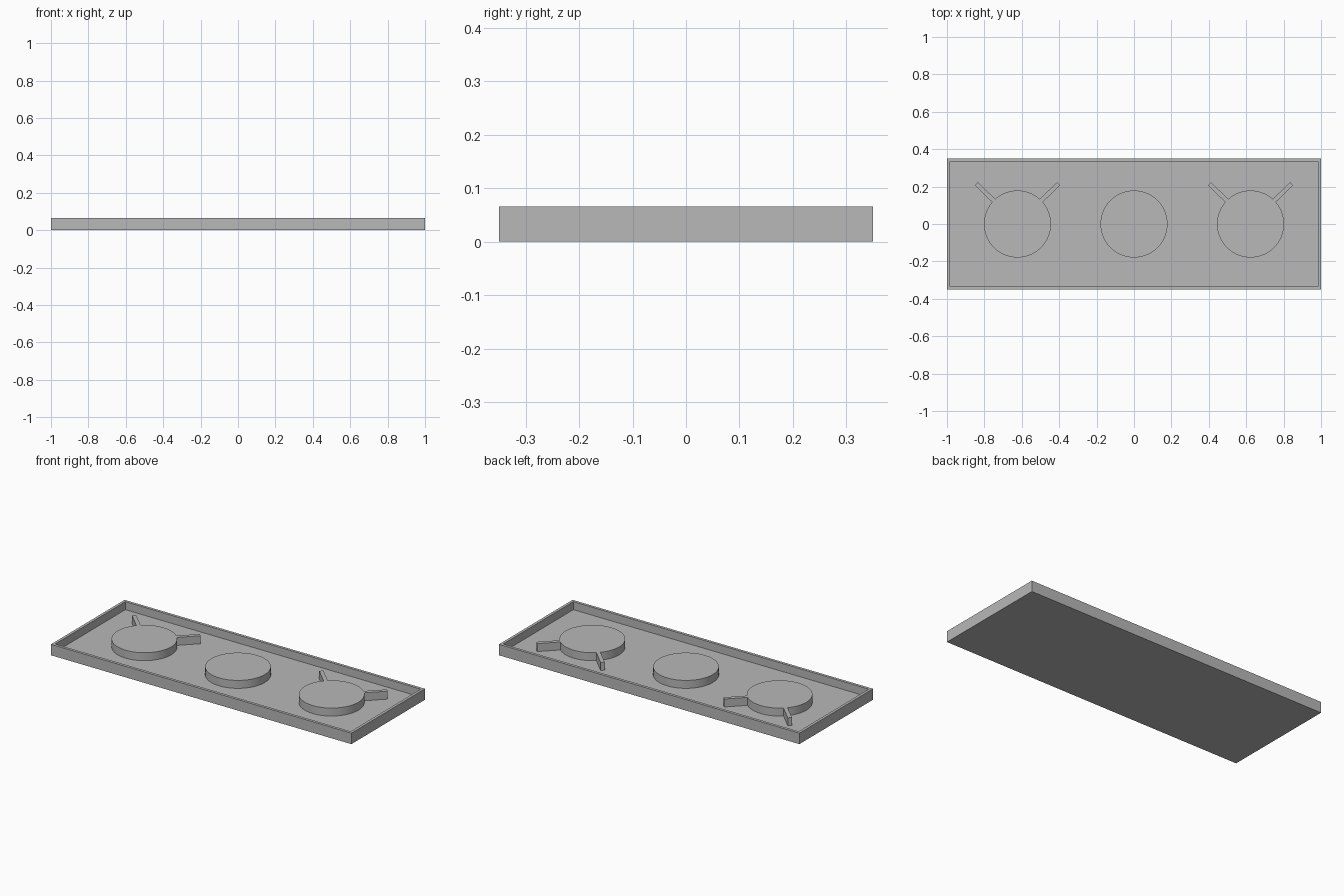
import bpy, bmesh
from math import radians
from mathutils import Matrix

WIDTH, DEPTH, HEIGHT = 2.0, 0.7, 0.066
WALL, FLOOR = 0.024, 0.018
SINK = 0.008                      # pads and ribs start inside the floor slab

if "Cube" in bpy.data.objects:
    bpy.data.objects.remove(bpy.data.objects["Cube"], do_unlink=True)

grey = bpy.data.materials.new("grey plastic")
grey.use_nodes = True
colour = (0.48, 0.48, 0.48, 1)
grey.diffuse_color = colour
grey.node_tree.nodes["Principled BSDF"].inputs["Base Color"].default_value = colour


def make_object(name, bm):
    bmesh.ops.recalc_face_normals(bm, faces=bm.faces)
    mesh = bpy.data.meshes.new(name)
    bm.to_mesh(mesh)
    bm.free()
    mesh.materials.append(grey)
    obj = bpy.data.objects.new(name, mesh)
    bpy.context.collection.objects.link(obj)
    return obj


def make_box(bm, size, matrix):
    bmesh.ops.create_cube(bm, size=1, matrix=matrix @ Matrix.Diagonal((*size, 1)))


def join_to(target, part):
    """Fuse a part into the target so no hidden faces remain."""
    bpy.context.view_layer.objects.active = target
    mod = target.modifiers.new("union", "BOOLEAN")
    mod.operation, mod.solver, mod.object = "UNION", "EXACT", part
    bpy.ops.object.modifier_apply(modifier=mod.name)
    bpy.data.objects.remove(part, do_unlink=True)


# Tray: a slab whose top is inset and pushed down to the floor
bm = bmesh.new()
make_box(bm, (WIDTH, DEPTH, HEIGHT), Matrix.Translation((0, 0, HEIGHT / 2)))
bm.normal_update()
top = max(bm.faces, key=lambda f: f.normal.z)
bmesh.ops.inset_region(bm, faces=[top], thickness=WALL)
floor = bmesh.ops.extrude_discrete_faces(bm, faces=[top])["faces"][0]
bmesh.ops.translate(bm, verts=floor.verts, vec=(0, 0, FLOOR - HEIGHT))
tray = make_object("tray", bm)

pad_height = HEIGHT - SINK
pad_z = (HEIGHT + SINK) / 2

# Round pads, flush with the rim
for name, x in (("right_pad", -0.623), ("middle_pad", 0), ("left_pad", 0.623)):
    bm = bmesh.new()
    bmesh.ops.create_cone(bm, cap_ends=True, segments=96, radius1=0.179, radius2=0.179,
                          depth=pad_height, matrix=Matrix.Translation((x, 0, pad_z)))
    pad = make_object(name, bm)
    # Two ribs fan out towards the back from each outer pad
    if x:
        for angle in (44.5, 135.5):
            bm = bmesh.new()
            place = (Matrix.Translation((x, 0, pad_z)) @ Matrix.Rotation(radians(angle), 4, "Z")
                     @ Matrix.Translation((0.208, 0, 0)))
            make_box(bm, (0.2, 0.023, pad_height), place)
            join_to(pad, make_object("rib", bm))
    join_to(tray, pad)

# Smooth round sides, crisp edges
tray.select_set(True)
bpy.context.view_layer.objects.active = tray
bpy.ops.object.shade_smooth_by_angle(angle=radians(30))
